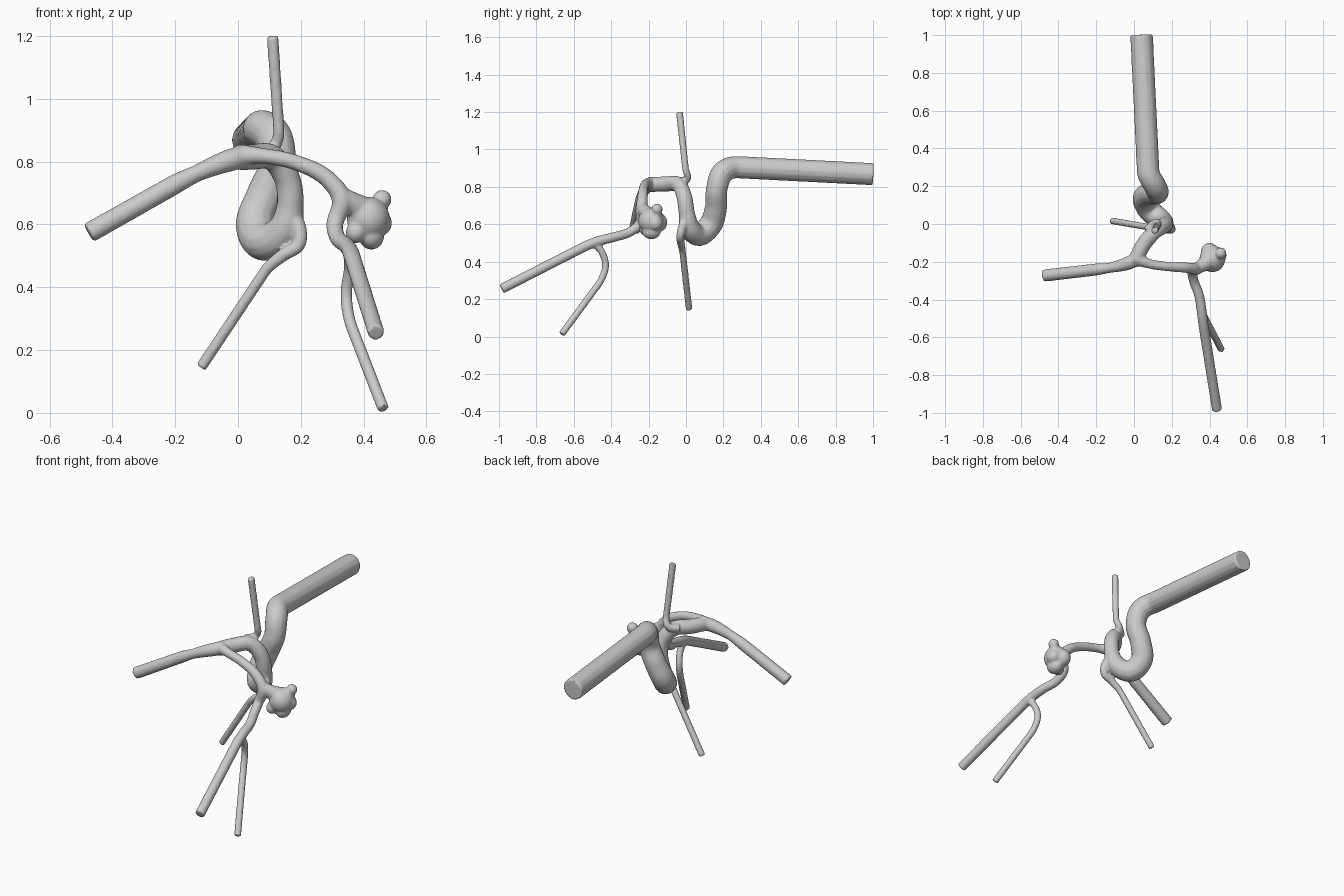
import bpy, bmesh
from mathutils import Matrix, Vector

if "Cube" in bpy.data.objects:
    bpy.data.objects.remove(bpy.data.objects["Cube"])

parts = []


def vessel(name, pts):
    """Smooth capped tube through (x, y, z, radius) points."""
    cu = bpy.data.curves.new(name, 'CURVE')
    cu.dimensions = '3D'
    cu.bevel_depth = 1.0
    cu.bevel_resolution = 5
    cu.resolution_u = 10
    cu.use_fill_caps = True
    sp = cu.splines.new('BEZIER')
    sp.bezier_points.add(len(pts) - 1)
    P = [Vector(p[:3]) for p in pts]
    for i, (bp, p) in enumerate(zip(sp.bezier_points, pts)):
        a, b = P[max(i - 1, 0)], P[min(i + 1, len(P) - 1)]
        t = (b - a).normalized()
        bp.handle_left_type = bp.handle_right_type = 'FREE'
        bp.co = P[i]
        # inner tangents follow the neighbours, scaled by segment length
        if 0 < i < len(P) - 1:
            d0, d1 = (P[i] - a), (b - P[i])
            t = (d0.normalized() / d0.length + d1.normalized() / d1.length).normalized()
            if i in (1, len(P) - 2):      # long straight outlets stay straight
                if d0.length > 0.25:
                    t = d0.normalized()
                if d1.length > 0.25:
                    t = d1.normalized()
        bp.handle_left = P[i] - t * (P[i] - a).length / 3
        bp.handle_right = P[i] + t * (b - P[i]).length / 3
        bp.radius = p[3]
    # free ends aim at the neighbouring handle
    s, e = sp.bezier_points[0], sp.bezier_points[-1]
    s.handle_right = s.co + (sp.bezier_points[1].handle_left - s.co) / 2
    e.handle_left = e.co + (sp.bezier_points[-2].handle_right - e.co) / 2
    ob = bpy.data.objects.new(name, cu)
    bpy.context.collection.objects.link(ob)
    parts.append(ob)


def lump(name, centre, size):
    me = bpy.data.meshes.new(name)
    bm = bmesh.new()
    m = Matrix.Translation(centre) @ Matrix.Diagonal((*size, 1))
    bmesh.ops.create_icosphere(bm, subdivisions=4, radius=1, matrix=m)
    bm.to_mesh(me)
    bm.free()
    ob = bpy.data.objects.new(name, me)
    bpy.context.collection.objects.link(ob)
    parts.append(ob)


# main artery: straight inlet, S-bend, then forward to the fork
vessel("main_artery", [
    (0.04, 1.0, 0.868, .06), (0.075, 0.28, 0.905, .06), (0.115, 0.195, 0.875, .06),
    (0.125, 0.165, 0.79, .058), (0.085, 0.16, 0.69, .06), (0.055, 0.13, 0.595, .063),
    (0.085, 0.07, 0.545, .062), (0.145, 0.022, 0.58, .055), (0.166, 0.004, 0.66, .043),
    (0.155, -0.01, 0.75, .042), (0.11, -0.04, 0.812, .041), (0.05, -0.11, 0.815, .041),
    (0.01, -0.19, 0.812, .04)])

# fork: left outlet and right branch
vessel("left_branch", [
    (0.03, -0.18, 0.82, .036), (-0.03, -0.207, 0.803, .036), (-0.13, -0.232, 0.763, .027),
    (-0.2, -0.241, 0.728, .032), (-0.475, -0.273, 0.573, .033)])
vessel("right_branch", [
    (0.0, -0.18, 0.82, .036), (0.08, -0.21, 0.818, .025), (0.19, -0.226, 0.795, .025),
    (0.285, -0.232, 0.745, .028), (0.33, -0.238, 0.68, .032), (0.308, -0.25, 0.6, .027),
    (0.315, -0.295, 0.562, .026), (0.345, -0.38, 0.533, .026), (0.36, -0.475, 0.508, .027),
    (0.37, -0.55, 0.477, .027), (0.44, -0.985, 0.255, .027)])
vessel("lower_right_branch", [
    (0.358, -0.49, 0.50, .022), (0.355, -0.452, 0.455, .019), (0.345, -0.43, 0.38, .019),
    (0.352, -0.45, 0.31, .019), (0.375, -0.497, 0.24, .019), (0.463, -0.665, 0.012, .019)])

# thin side branches
vessel("upper_thin_branch", [
    (0.07, -0.035, 0.83, .024), (0.115, 0.008, 0.848, .02), (0.13, -0.003, 0.9, .018),
    (0.11, -0.035, 1.2, .019)])
vessel("lower_thin_branch", [
    (0.165, 0.005, 0.63, .03), (0.197, -0.022, 0.578, .023), (0.195, -0.03, 0.54, .022),
    (0.14, -0.027, 0.5, .021), (0.085, -0.018, 0.45, .018), (-0.118, 0.017, 0.145, .018)])

# lumpy sac on the right branch
vessel("sac_neck", [(0.33, -0.235, 0.69, .03), (0.36, -0.22, 0.67, .036), (0.4, -0.19, 0.64, .05)])
for c, s in [((0.415, -0.185, 0.618), (.068, .07, .07)),
             ((0.40, -0.145, 0.61), (.045, .045, .05)),
             ((0.425, -0.185, 0.562), (.04, .05, .042)),
             ((0.375, -0.215, 0.575), (.032, .035, .035)),
             ((0.455, -0.165, 0.605), (.035, .04, .04)),
             ((0.452, -0.157, 0.655), (.026, .026, .03)),
             ((0.459, -0.155, 0.68), (.03, .03, .03))]:
    lump("sac_lump", c, s)

# fuse everything into one smooth blended surface
bpy.ops.object.select_all(action='DESELECT')
for ob in parts:
    ob.select_set(True)
bpy.context.view_layer.objects.active = parts[0]
bpy.ops.object.convert(target='MESH')
bpy.ops.object.join()
tree = bpy.context.view_layer.objects.active
tree.name = tree.data.name = "blood_vessel_tree"
bm = bmesh.new()
bm.from_mesh(tree.data)
bmesh.ops.remove_doubles(bm, verts=bm.verts, dist=1e-5)
bmesh.ops.recalc_face_normals(bm, faces=bm.faces)
bm.to_mesh(tree.data)
bm.free()
rm = tree.modifiers.new("fuse", 'REMESH')
rm.mode = 'VOXEL'
rm.voxel_size = 0.006
sm = tree.modifiers.new("blend", 'SMOOTH')
sm.factor = 0.5
sm.iterations = 6
for m in ("fuse", "blend"):
    bpy.ops.object.modifier_apply(modifier=m)
bpy.ops.object.shade_smooth_by_angle(angle=0.8)
